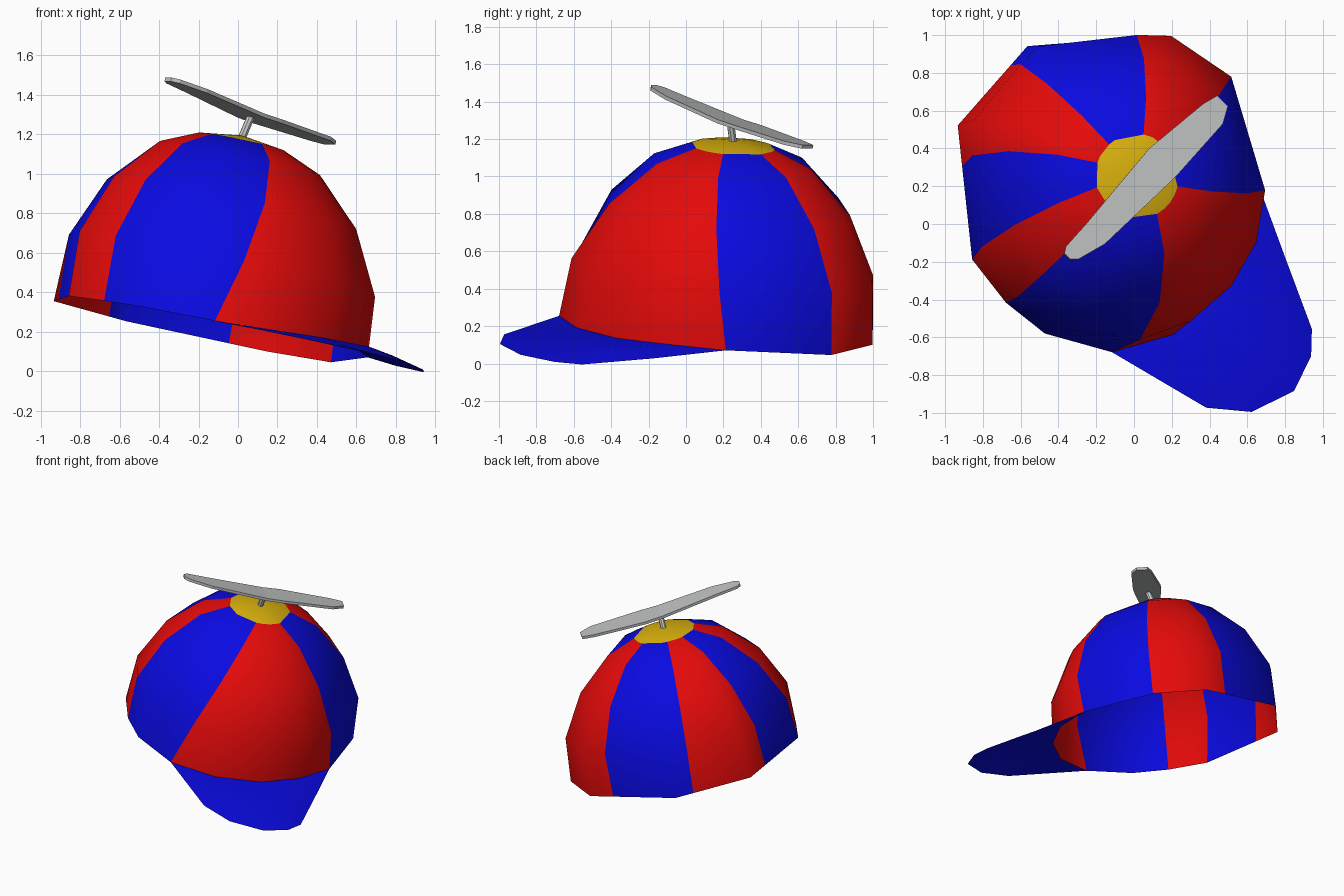
import bpy, bmesh, math
from mathutils import Vector, Matrix

if "Cube" in bpy.data.objects:
    bpy.data.objects.remove(bpy.data.objects["Cube"])


def material(name, rgb):
    m = bpy.data.materials.new(name)
    m.diffuse_color = (*rgb, 1)
    m.use_nodes = True
    m.node_tree.nodes["Principled BSDF"].inputs["Base Color"].default_value = m.diffuse_color
    return m


RED = material("red", (0.78, 0.003, 0.003))
BLUE = material("blue", (0.003, 0.003, 0.76))
YELLOW = material("yellow", (0.70, 0.44, 0.004))
GREY = material("light grey", (0.50, 0.52, 0.51))
WHITE = material("pale grey", (0.68, 0.70, 0.69))

# tilted cap frame: u points along the brim, n along the crown axis
n = Vector((0.205, 0.058, 0.977)).normalized()
u = Vector((0.629, -0.777, 0))
u = (u - n * u.dot(n)).normalized()
v = n.cross(u)
ORIGIN = Vector((-0.13, 0.195, 0.206))


def place(a, b, h):
    return ORIGIN + u * a + v * b + n * h


def finish(bm, name, mats, smooth=True):
    me = bpy.data.meshes.new(name)
    bm.to_mesh(me)
    bm.free()
    ob = bpy.data.objects.new(name, me)
    bpy.context.collection.objects.link(ob)
    for m in mats:
        me.materials.append(m)
    for p in me.polygons:
        p.use_smooth = smooth
    return ob


# rim polygon corners (azimuth, radius); radius is read along the chords
CORNERS = [(-38, 0.875), (-15, 0.85), (8, 0.825), (30, 0.81), (53, 0.80), (94, 0.855),
           (122, 0.855), (172, 0.865), (210, 0.88), (259, 0.84), (279, 0.835),
           (297, 0.855), (322, 0.875)]


def rim_radius(deg):
    d = (deg + 38) % 360 - 38
    for (a0, r0), (a1, r1) in zip(CORNERS, CORNERS[1:]):
        if a0 <= d <= a1:
            A, B, x = math.radians(a0), math.radians(a1), math.radians(d)
            return r0 * r1 * math.sin(B - A) / (r0 * math.sin(x - A) + r1 * math.sin(B - x))


# panel seams: azimuth at the rim and at the top
RIM = [-38, 53, 95, 135, 181, 224, 259, 279, 322]
TOP = [-10, 38, 93, 132, 183, 213, 247, 279, 350]
# fraction of rim radius, height
PROFILE = [(1.0, 0), (0.98, 0.335), (0.79, 0.65), (0.512, 0.88), (0.265, 0.967)]
FRONT_LIFT = {-15: 0.01, 8: 0.02, 30: 0.035, 53: 0.03}

columns = []
for i in range(8):
    inner = [a for a, _ in CORNERS if RIM[i] + 2 < a < RIM[i + 1] - 2]
    for a in [RIM[i]] + inner:
        f = (a - RIM[i]) / (RIM[i + 1] - RIM[i])
        columns.append((a, TOP[i] + (TOP[i + 1] - TOP[i]) * f, i % 2))


def crown_point(col, row):
    k, h = PROFILE[row]
    t = row / (len(PROFILE) - 1)
    deg = col[0] + (col[1] - col[0]) * t
    a, r = math.radians(deg), k * (rim_radius(deg) * (1 - t) + 0.85 * t)
    if row == 0:
        h += FRONT_LIFT.get(col[0], 0)
    return place(r * math.cos(a) - 0.035 * h, r * math.sin(a) - 0.043 * h, h)


# crown: open shell of alternating panels with a yellow top patch
bm = bmesh.new()
rings = [[bm.verts.new(crown_point(c, r)) for c in columns] for r in range(len(PROFILE))]
apex = bm.verts.new(place(-0.035, -0.043, 1.0))
N = len(columns)
for j in range(N):
    k = (j + 1) % N
    for r in range(len(PROFILE) - 1):
        f = bm.faces.new((rings[r][j], rings[r][k], rings[r + 1][k], rings[r + 1][j]))
        f.material_index = columns[j][2]
    f = bm.faces.new((rings[-1][j], rings[-1][k], apex))
    f.material_index = 2
finish(bm, "crown", [RED, BLUE, YELLOW])

# brim: from the front panel's rim out to a rounded tip
outer = [(1.235, -0.32, -0.012), (1.405, -0.14, -0.014), (1.46, 0.11, -0.018),
         (1.375, 0.30, -0.026), (1.265, 0.395, -0.03)]
bulge = [0, 0.025, 0.035, 0.025, -0.005]
bm = bmesh.new()
rows = [[], [], []]
for i, (a, b, h) in enumerate(outer):
    inner = crown_point(columns[i], 0)
    tip = place(a, b, h)
    rows[0].append(bm.verts.new(inner))
    rows[1].append(bm.verts.new((inner + tip) / 2 + n * bulge[i]))
    rows[2].append(bm.verts.new(tip))
for r in range(2):
    for i in range(4):
        bm.faces.new((rows[r][i], rows[r + 1][i], rows[r + 1][i + 1], rows[r][i + 1]))
finish(bm, "brim", [BLUE])

# propeller blade: slightly sagging plate sloping down to the back right
STATIONS = [(-0.587, -0.025, 0.02), (-0.555, -0.045, 0.05), (-0.40, -0.055, 0.09),
            (0.0, -0.095, 0.097), (0.12, -0.107, 0.098), (0.49, -0.076, 0.073),
            (0.575, -0.055, 0.025)]
mid = Vector((0.065, 0.235, 1.285))
along, across = Vector((0.715, 0.70, -0.275)), Vector((0.70, -0.715, 0))
up = across.cross(along).normalized()
up = up if up.z > 0 else -up
bm = bmesh.new()
loops = []
for t, w0, w1 in STATIONS:
    c = mid + along * t + Vector((0, 0, 0.022 * abs(t) / 0.58))
    loops.append([bm.verts.new(c + across * w + up * h)
                  for w, h in ((w0, 0), (w1, 0), (w1, 0.02), (w0, 0.02))])
for p, q in zip(loops, loops[1:]):
    for i in range(4):
        bm.faces.new((p[i], p[(i + 1) % 4], q[(i + 1) % 4], q[i]))
bm.faces.new(loops[0])
bm.faces.new(loops[-1])
bmesh.ops.recalc_face_normals(bm, faces=bm.faces)
finish(bm, "propeller_blade", [GREY], False)

# propeller post
base, tip = place(-0.035, -0.043, 0.98), mid + up * 0.01
axis = tip - base
bm = bmesh.new()
bmesh.ops.create_cone(bm, cap_ends=True, segments=8, radius1=0.021, radius2=0.021,
                      depth=axis.length,
                      matrix=Matrix.Translation((base + tip) / 2)
                      @ axis.to_track_quat('Z', 'Y').to_matrix().to_4x4())
finish(bm, "propeller_post", [WHITE], False)
